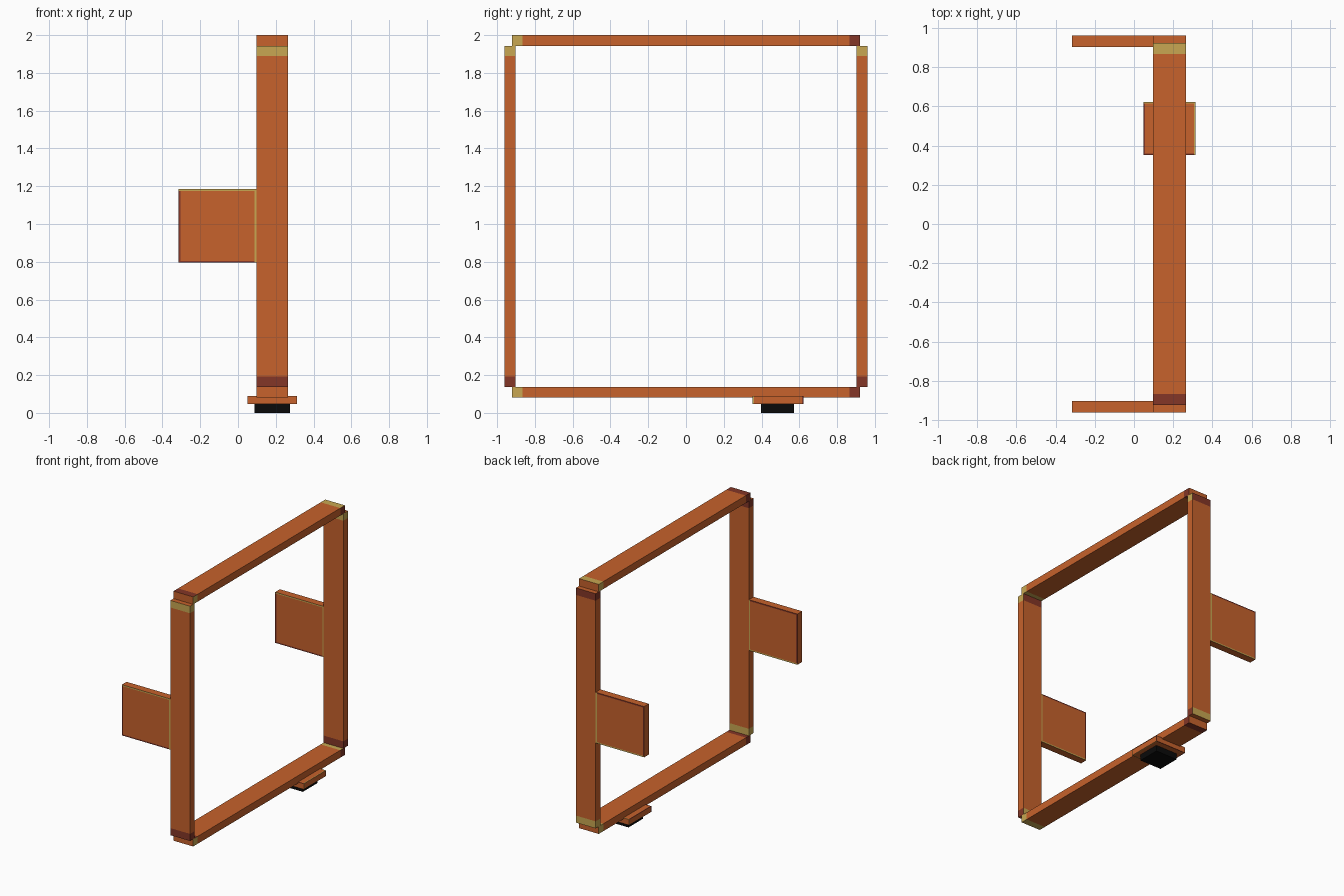
import bpy, bmesh
from mathutils import Vector

if "Cube" in bpy.data.objects:
    bpy.data.objects.remove(bpy.data.objects["Cube"])


def material(name, rgb):
    m = bpy.data.materials.new(name)
    m.diffuse_color = (*rgb, 1)
    m.use_nodes = True
    m.node_tree.nodes["Principled BSDF"].inputs["Base Color"].default_value = m.diffuse_color
    return m


ORANGE = material("orange", (0.57, 0.122, 0.025))
YELLOW = material("pale_yellow", (0.58, 0.39, 0.085))
DARK = material("dark_red", (0.23, 0.037, 0.02))
BLACK = material("black", (0.003, 0.003, 0.003))


def box(name, lo, hi, mats, trims=None, border=0.03):
    """Box from corner to corner. trims maps (axis, sign) of a face normal to
    the (axis, sign) edges that are yellow; the opposite edges are dark red."""
    lo, hi = Vector(lo), Vector(hi)
    size, mid = hi - lo, (lo + hi) / 2
    bm = bmesh.new()
    bmesh.ops.create_cube(bm, size=1)
    for v in bm.verts:
        v.co = Vector([v.co[i] * size[i] for i in range(3)])
    if trims:
        for axis in {a for edges in trims.values() for a, _ in edges}:
            for s in (-1, 1):
                n = Vector((0, 0, 0))
                n[axis] = 1
                bmesh.ops.bisect_plane(
                    bm, geom=bm.verts[:] + bm.edges[:] + bm.faces[:],
                    plane_co=n * s * size[axis] * (0.5 - border), plane_no=n)
        bm.normal_update()
        for f in bm.faces:
            na = max(range(3), key=lambda i: abs(f.normal[i]))
            edges = trims.get((na, 1 if f.normal[na] > 0 else -1), [])
            c = f.calc_center_median()
            for axis, s in edges:
                t = s * c[axis] / size[axis]
                if t > 0.5 - border:
                    f.material_index = 1
                elif t < border - 0.5 and f.material_index == 0:
                    f.material_index = 2
    mesh = bpy.data.meshes.new(name)
    bm.to_mesh(mesh)
    bm.free()
    for m in mats:
        mesh.materials.append(m)
    ob = bpy.data.objects.new(name, mesh)
    ob.location = mid
    bpy.context.collection.objects.link(ob)
    return ob


X, Y, Z = 0, 1, 2
TRIM = [ORANGE, YELLOW, DARK]
upright_trim = {(Y, -1): [(Z, 1)], (X, 1): [(Z, 1)],
                (Y, 1): [(Z, -1)], (X, -1): [(Z, -1)]}
rail_trim = {(X, 1): [(Y, -1)], (Z, 1): [(Y, 1)],
             (X, -1): [(Y, 1)], (Z, -1): [(Y, -1)]}
wing_trim = {(Y, -1): [(X, 1), (Z, 1)], (Y, 1): [(X, 1), (Z, -1)]}
pad_trim = {(Z, 1): [(X, 1), (Y, 1)], (Z, -1): [(X, 1), (Y, -1)],
            (X, 1): [(Y, -1)], (X, -1): [(Y, 1)]}

# Uprights with their side wings
for side, y0, y1 in (("front", -0.96, -0.903), ("back", 0.903, 0.96)):
    box(side + "_upright", (0.097, y0, 0.138), (0.264, y1, 1.943), TRIM, upright_trim)
    box(side + "_wing", (-0.316, y0, 0.795), (0.097, y1, 1.185), TRIM, wing_trim, 0.025)

# Top and bottom rails
for side, z0, z1 in (("top", 1.943, 2.0), ("bottom", 0.081, 0.138)):
    box(side + "_rail", (0.097, -0.922, z0), (0.264, 0.922, z1), TRIM, rail_trim)

# Mounting pad and black foot under the bottom rail
box("mounting_pad", (0.049, 0.352, 0.046), (0.313, 0.622, 0.09), TRIM, pad_trim, 0.025)
box("foot", (0.088, 0.397, 0.0), (0.274, 0.573, 0.046), [BLACK])
